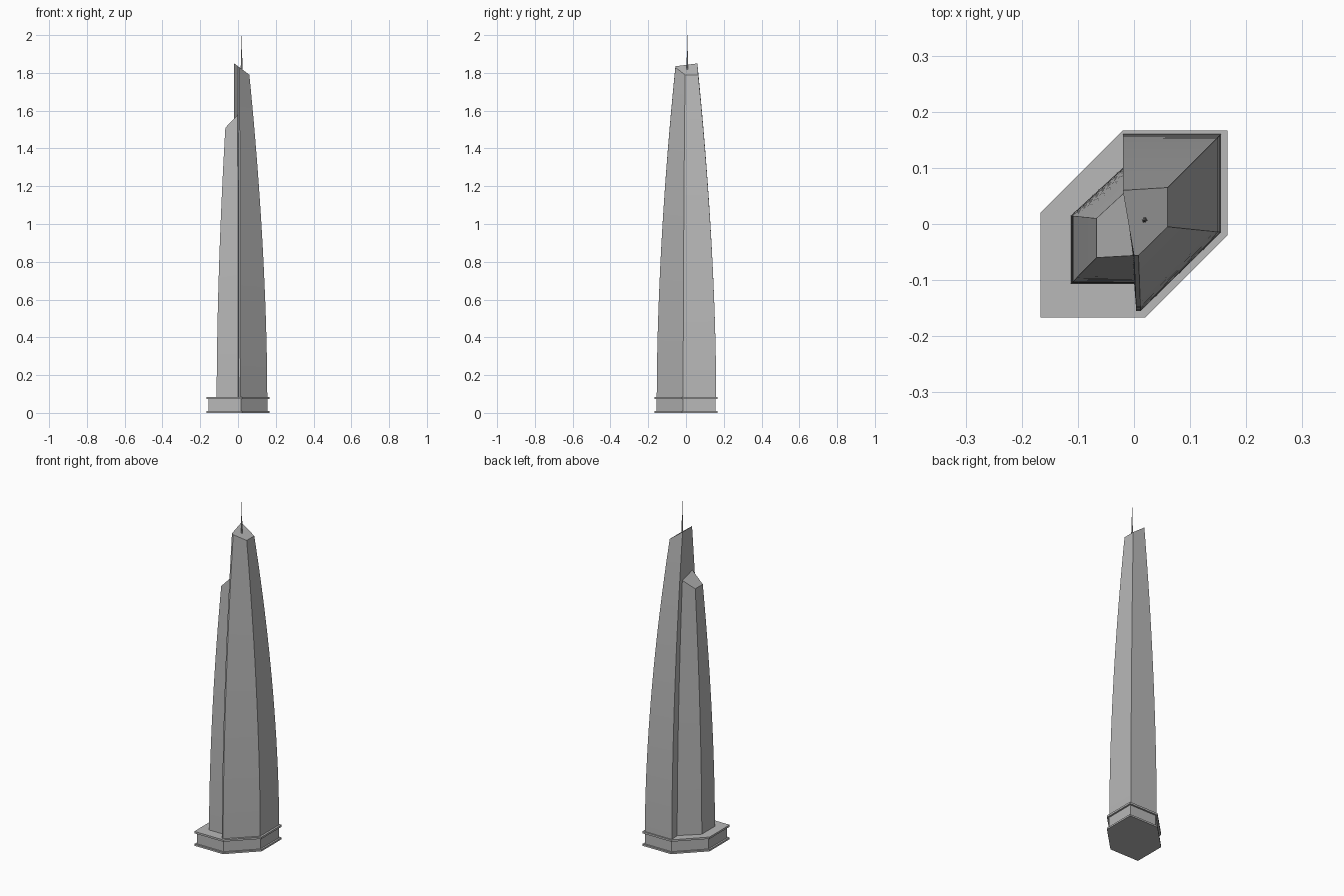
import bpy
import bmesh

cube = bpy.data.objects.get("Cube")
if cube:
    bpy.data.objects.remove(cube, do_unlink=True)

grey = bpy.data.materials.new("stone_grey")
grey.use_nodes = True
colour = (0.48, 0.48, 0.48, 1)
grey.diffuse_color = colour
grey.node_tree.nodes["Principled BSDF"].inputs["Base Color"].default_value = colour


def skin(name, rings):
    """Closed solid lofted through rings that share a point count."""
    bm = bmesh.new()
    loops = [[bm.verts.new(p) for p in ring] for ring in rings]
    n = len(loops[0])
    for a, b in zip(loops, loops[1:]):
        for i in range(n):
            j = (i + 1) % n
            bm.faces.new((a[i], a[j], b[j], b[i]))
    bm.faces.new(loops[0][::-1])
    bm.faces.new(loops[-1])
    bmesh.ops.recalc_face_normals(bm, faces=bm.faces)
    mesh = bpy.data.meshes.new(name)
    bm.to_mesh(mesh)
    bm.free()
    mesh.materials.append(grey)
    obj = bpy.data.objects.new(name, mesh)
    bpy.context.collection.objects.link(obj)
    bpy.context.view_layer.objects.active = obj
    bpy.ops.object.select_all(action="DESELECT")
    obj.select_set(True)
    bpy.ops.object.shade_smooth_by_angle()
    return obj


def tower(name, foot, crown, height, slope, steps=20):
    """Shaft whose sides curve inward, ending in a roof pitched along x."""
    rings = []
    for k in range(steps + 1):
        t = k / steps
        ring = []
        for (x0, y0), (x1, y1) in zip(foot, crown):
            s = t ** 1.8
            top = height + slope * x1
            ring.append((x0 + (x1 - x0) * s, y0 + (y1 - y0) * s,
                         0.08 + (top - 0.08) * t))
        rings.append(ring)
    return skin(name, rings)


def slab(name, r, cut, z0, z1):
    """Six-sided plate: a square with two opposite corners cut off."""
    half = [(-r, -r), (cut, -r), (r, -cut)]
    outline = half + [(-x, -y) for x, y in half]
    return skin(name, [[(x, y, z) for x, y in outline] for z in (z0, z1)])


# Base with projecting lips
slab("base_lower_lip", 0.167, 0.02, 0, 0.01)
slab("base_block", 0.157, 0.016, 0.01, 0.073)
slab("base_upper_lip", 0.167, 0.02, 0.073, 0.084)

# Tall shaft and the lower one against its left wall
tower("tall_tower",
      [(0.004, -0.155), (0.012, -0.155), (0.155, -0.015), (0.155, 0.16), (-0.02, 0.16)],
      [(0.0, -0.056), (0.008, -0.056), (0.06, -0.005), (0.06, 0.065), (-0.02, 0.06)],
      1.835, -0.75)
tower("low_tower",
      [(-0.113, -0.107), (0.01, -0.107), (-0.015, 0.105), (-0.113, 0.015)],
      [(-0.067, -0.06), (0.003, -0.056), (-0.015, 0.058), (-0.067, 0.01)],
      1.58, 1.05)

# Stepped rooftop spire
profile = [(0.005, 1.81), (0.004, 1.86), (0.0025, 1.92), (0.0015, 1.925), (0.0008, 2.0)]
sides = [(1, 0), (0.5, 0.87), (-0.5, 0.87), (-1, 0), (-0.5, -0.87), (0.5, -0.87)]
skin("spire", [[(0.019 + r * x, 0.007 + r * y, z) for x, y in sides] for r, z in profile])
